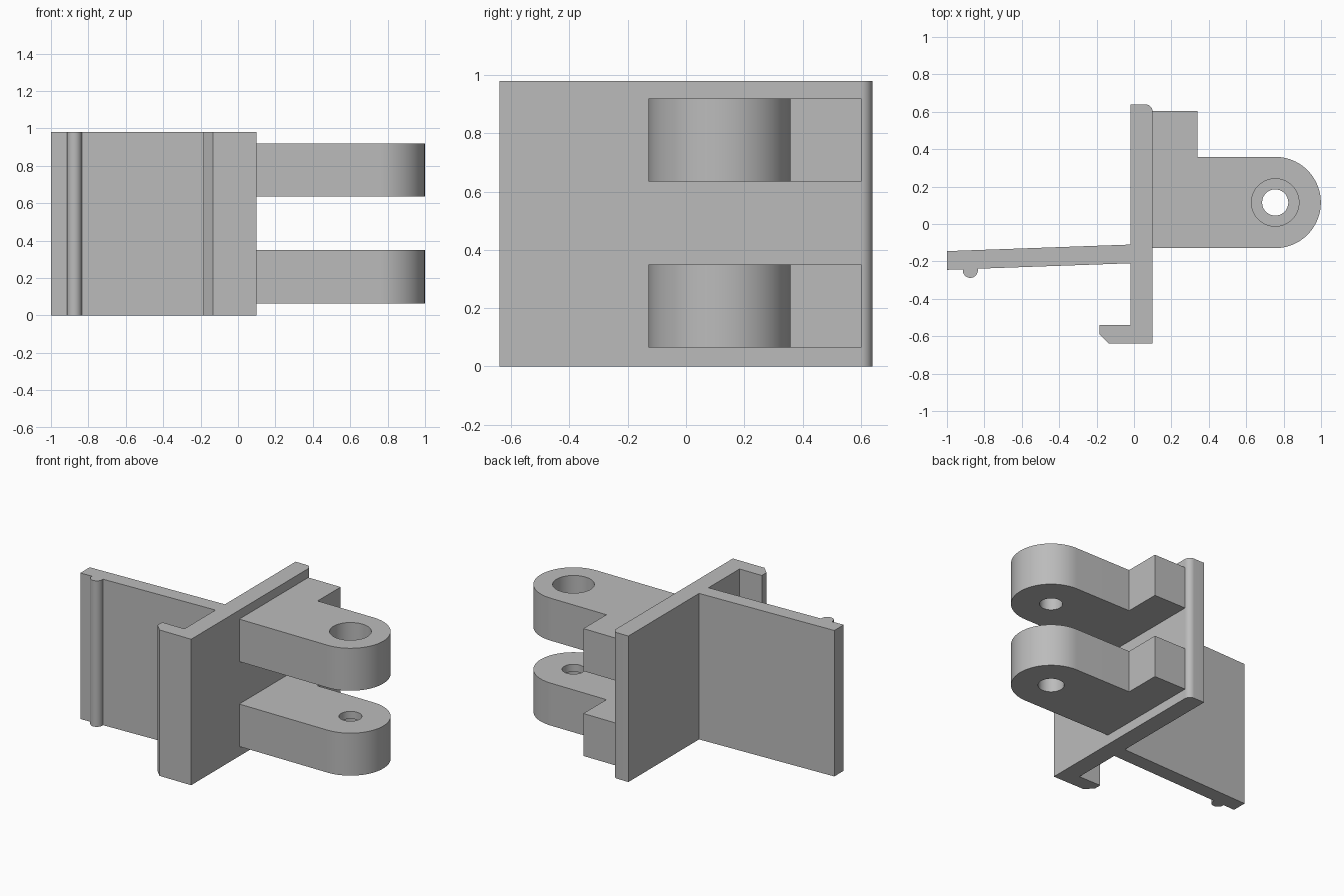
import bpy, bmesh, math

cube = bpy.data.objects.get("Cube")
if cube:
    bpy.data.objects.remove(cube, do_unlink=True)

grey = bpy.data.materials.new("plain grey")
grey.use_nodes = True
colour = (0.5, 0.5, 0.5, 1)
grey.diffuse_color = colour
grey.node_tree.nodes["Principled BSDF"].inputs["Base Color"].default_value = colour


def arc(cx, cy, r, start, end, steps):
    """Points on a circle, angles in degrees."""
    angles = [math.radians(start + (end - start) * i / steps) for i in range(steps + 1)]
    return [(cx + r * math.cos(a), cy + r * math.sin(a)) for a in angles]


def extrude(name, outline, z0, z1):
    """Solid prism from a counter-clockwise plan outline."""
    bm = bmesh.new()
    base = bm.faces.new([bm.verts.new((x, y, z0)) for x, y in outline])
    moved = bmesh.ops.extrude_face_region(bm, geom=[base], use_keep_orig=True)["geom"]
    bmesh.ops.translate(bm, vec=(0, 0, z1 - z0),
                        verts=[v for v in moved if isinstance(v, bmesh.types.BMVert)])
    bmesh.ops.recalc_face_normals(bm, faces=bm.faces)
    mesh = bpy.data.meshes.new(name)
    bm.to_mesh(mesh)
    bm.free()
    mesh.materials.append(grey)
    obj = bpy.data.objects.new(name, mesh)
    bpy.context.collection.objects.link(obj)
    return obj


def select(obj):
    bpy.ops.object.select_all(action='DESELECT')
    obj.select_set(True)
    bpy.context.view_layer.objects.active = obj


def bore(obj, r, z0, z1):
    """Cut a vertical hole on the pivot axis."""
    cutter = extrude("bore_cutter", arc(PIVOT_X, PIVOT_Y, r, 0, 354, 59), z0, z1)
    cutter.hide_render = True
    mod = obj.modifiers.new("bore", 'BOOLEAN')
    mod.operation = 'DIFFERENCE'
    mod.solver = 'EXACT'
    mod.object = cutter
    select(obj)
    bpy.ops.object.modifier_apply(modifier=mod.name)
    bpy.data.objects.remove(cutter, do_unlink=True)


def smooth(obj):
    select(obj)
    bpy.ops.object.shade_smooth_by_angle(angle=math.radians(25))


HEIGHT = 0.98
PIVOT_X, PIVOT_Y, LUG_R = 0.755, 0.115, 0.244

# Plate with hooked end, sloping arm and grip ridge, as one section
section = [(-0.02, -0.54), (-0.185, -0.54), (-0.185, -0.59), (-0.135, -0.64),
           (0.10, -0.64)]
section += arc(0.06, 0.60, 0.04, 0, 90, 10)
section += [(-0.02, 0.64), (-0.02, -0.11), (-1, -0.145), (-1, -0.245), (-0.915, -0.242)]
section += arc(-0.875, -0.248, 0.04, 180, 360, 20)
section += [(-0.835, -0.239), (-0.02, -0.21)]
body = extrude("plate_and_arm", section, 0, HEIGHT)
smooth(body)

# Two hinge lugs, each with a square shoulder against the plate
lug_outline = [(0.10, PIVOT_Y - LUG_R)]
lug_outline += arc(PIVOT_X, PIVOT_Y, LUG_R, -90, 90, 40)
lug_outline += [(0.34, PIVOT_Y + LUG_R), (0.34, 0.603), (0.10, 0.603)]
lower = extrude("lower_lug", lug_outline, 0.065, 0.35)
upper = extrude("upper_lug", lug_outline, 0.635, 0.92)

# Pin holes, with a wide counterbore on top and a looser fit below
bore(upper, 0.07, 0.5, 1.1)
bore(upper, 0.127, 0.735, 1.1)
bore(lower, 0.07, -0.1, 0.5)
bore(lower, 0.08, -0.1, 0.30)
smooth(lower)
smooth(upper)
